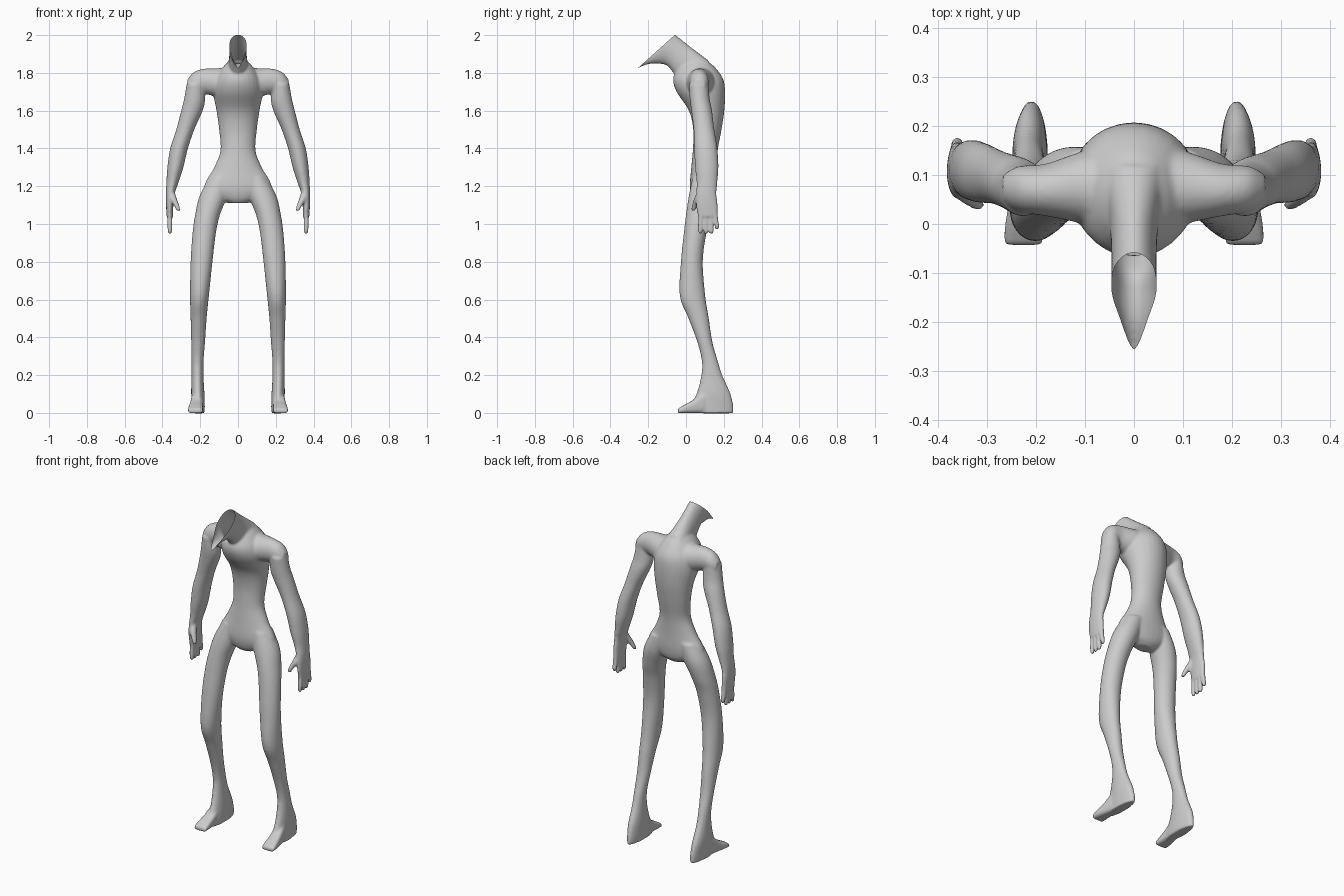
import bpy
import bmesh
import math
from mathutils import Vector

cube = bpy.data.objects.get("Cube")
if cube:
    bpy.data.objects.remove(cube, do_unlink=True)

SIDES = 28
STEPS = 5


def spline(rows):
    """Refine the rows with a Catmull-Rom curve."""
    fine = []
    for i in range(len(rows) - 1):
        before = rows[max(i - 1, 0)]
        start, end = rows[i], rows[i + 1]
        after = rows[min(i + 2, len(rows) - 1)]
        for k in range(STEPS):
            t = k / STEPS
            fine.append([
                b + 0.5 * t * (c - a + t * (2 * a - 5 * b + 4 * c - d + t * (3 * (b - c) + d - a)))
                for a, b, c, d in zip(before, start, end, after)])
    fine.append(list(rows[-1]))
    return fine


def rounded(value, power):
    return math.copysign(abs(value) ** power, value)


def stack(bm, axis, rows, mirror=False, power=1.0):
    """Loft oval slices along an axis; each row is level, then low and high on the other two axes."""
    for side in ((1, -1) if mirror else (1,)):
        rings = []
        for level, a0, a1, b0, b1 in spline(rows):
            ring = []
            for k in range(SIDES):
                angle = math.tau * k / SIDES
                p = [(a0 + a1) / 2 + (a1 - a0) / 2 * rounded(math.cos(angle), power),
                     (b0 + b1) / 2 + (b1 - b0) / 2 * rounded(math.sin(angle), power)]
                p.insert("xyz".index(axis), level)
                ring.append(bm.verts.new((p[0] * side, p[1], p[2])))
            rings.append(ring)
        for low, high in zip(rings, rings[1:]):
            for k in range(SIDES):
                n = (k + 1) % SIDES
                bm.faces.new((low[k], low[n], high[n], high[k]))
        bm.faces.new(rings[0][::-1])
        bm.faces.new(rings[-1])


bm = bmesh.new()

# Torso, from crotch to the base of the neck
stack(bm, "z", [
    (1.11, -.05, .05, .05, .12),
    (1.14, -.12, .12, .03, .148),
    (1.2, -.178, .178, .02, .16),
    (1.3, -.126, .126, .028, .162),
    (1.39, -.093, .093, .036, .168),
    (1.5, -.1, .1, .038, .188),
    (1.6, -.114, .114, .015, .203),
    (1.7, -.132, .132, -.05, .207),
    (1.77, -.12, .12, -.068, .196),
    (1.83, -.08, .08, -.04, .153),
    (1.86, -.05, .05, 0, .115)])

# Neck leaning forward, with a pointed lower lip
stack(bm, "y", [
    (.12, -.07, .07, 1.7, 1.865),
    (.05, -.058, .058, 1.7, 1.918),
    (0, -.05, .05, 1.72, 1.957),
    (-.06, -.046, .046, 1.79, 2.004),
    (-.1, -.046, .046, 1.838, 2.03),
    (-.145, -.045, .045, 1.848, 2),
    (-.2, -.027, .027, 1.846, 1.91),
    (-.25, -.014, .014, 1.826, 1.87),
    (-.27, -.012, .012, 1.815, 1.86)])

# Shoulders
stack(bm, "x", [
    (0, -.02, .17, 1.66, 1.84),
    (.1, 0, .15, 1.67, 1.825),
    (.18, .016, .123, 1.69, 1.822),
    (.235, .025, .118, 1.69, 1.803),
    (.268, .045, .1, 1.7, 1.765)], mirror=True)

# Arms down to the palms
stack(bm, "z", [
    (1.74, .18, .272, .015, .118),
    (1.66, .174, .286, .02, .126),
    (1.6, .187, .301, .028, .138),
    (1.5, .231, .327, .04, .15),
    (1.4, .265, .359, .043, .166),
    (1.3, .289, .374, .048, .172),
    (1.22, .315, .379, .056, .166),
    (1.16, .335, .382, .053, .162),
    (1.1, .342, .381, .052, .169),
    (1.04, .344, .378, .062, .169)], mirror=True)

# Four fingers on each hand, slightly spread
for i in range(4):
    root = .08 + .024 * i
    tip = .075 + .03 * i
    end = .97 if i == 3 else .948
    stack(bm, "z", [
        (1.08, .346, .376, root - .013, root + .013),
        (1.02, .347, .375, (root + tip) / 2 - .0125, (root + tip) / 2 + .0125),
        (end + .02, .348, .373, tip - .0115, tip + .0115),
        (end, .352, .369, tip - .008, tip + .008)], mirror=True)

# Thumbs
stack(bm, "z", [
    (1.17, .335, .37, .06, .1),
    (1.13, .322, .358, .04, .078),
    (1.09, .308, .335, .029, .058),
    (1.07, .305, .325, .026, .05)], mirror=True)

# Legs down to the heels
stack(bm, "z", [
    (1.25, .03, .15, .035, .155),
    (1.15, .055, .203, .015, .157),
    (1.05, .095, .227, 0, .136),
    (.95, .117, .241, -.012, .108),
    (.8, .135, .251, -.027, .089),
    (.62, .154, .254, -.033, .102),
    (.5, .166, .251, .013, .121),
    (.38, .174, .248, .058, .139),
    (.28, .182, .246, .083, .167),
    (.2, .183, .246, .081, .192),
    (.11, .178, .248, .058, .233),
    (.05, .176, .245, .03, .249),
    (.02, .176, .243, .02, .252),
    (-.002, .178, .242, .025, .25)], mirror=True)

# Flat front of the feet, widening to the toes
stack(bm, "y", [
    (.1, .184, .246, -.002, .12),
    (.04, .185, .256, -.002, .07),
    (-.01, .185, .264, -.002, .042),
    (-.043, .186, .266, -.002, .022)], mirror=True, power=.6)

bmesh.ops.recalc_face_normals(bm, faces=bm.faces)
mesh = bpy.data.meshes.new("body")
bm.to_mesh(mesh)
bm.free()
body = bpy.data.objects.new("body", mesh)
bpy.context.collection.objects.link(body)

# Fuse the parts into one soft skin
fuse = body.modifiers.new("fuse", "REMESH")
fuse.mode = "VOXEL"
fuse.voxel_size = .0065
fuse.use_smooth_shade = True
soften = body.modifiers.new("soften", "SMOOTH")
soften.factor = .5
soften.iterations = 7
skin = bpy.data.meshes.new_from_object(body.evaluated_get(bpy.context.evaluated_depsgraph_get()))
body.modifiers.clear()
body.data = skin
bpy.data.meshes.remove(mesh)
skin.name = "body"

# Slice the neck open along a slanted plane
bm = bmesh.new()
bm.from_mesh(skin)
bmesh.ops.bisect_plane(
    bm, geom=bm.verts[:] + bm.edges[:] + bm.faces[:],
    plane_co=Vector((0, -.06, 2)), plane_no=Vector((0, -.17, .19)), clear_outer=True)
for face in bm.faces:
    face.smooth = True
bm.to_mesh(skin)
bm.free()

# Plain grey skin
grey = bpy.data.materials.new("plain grey")
grey.use_nodes = True
colour = (.6, .6, .6, 1)
grey.diffuse_color = colour
grey.node_tree.nodes["Principled BSDF"].inputs["Base Color"].default_value = colour
skin.materials.clear()
skin.materials.append(grey)
